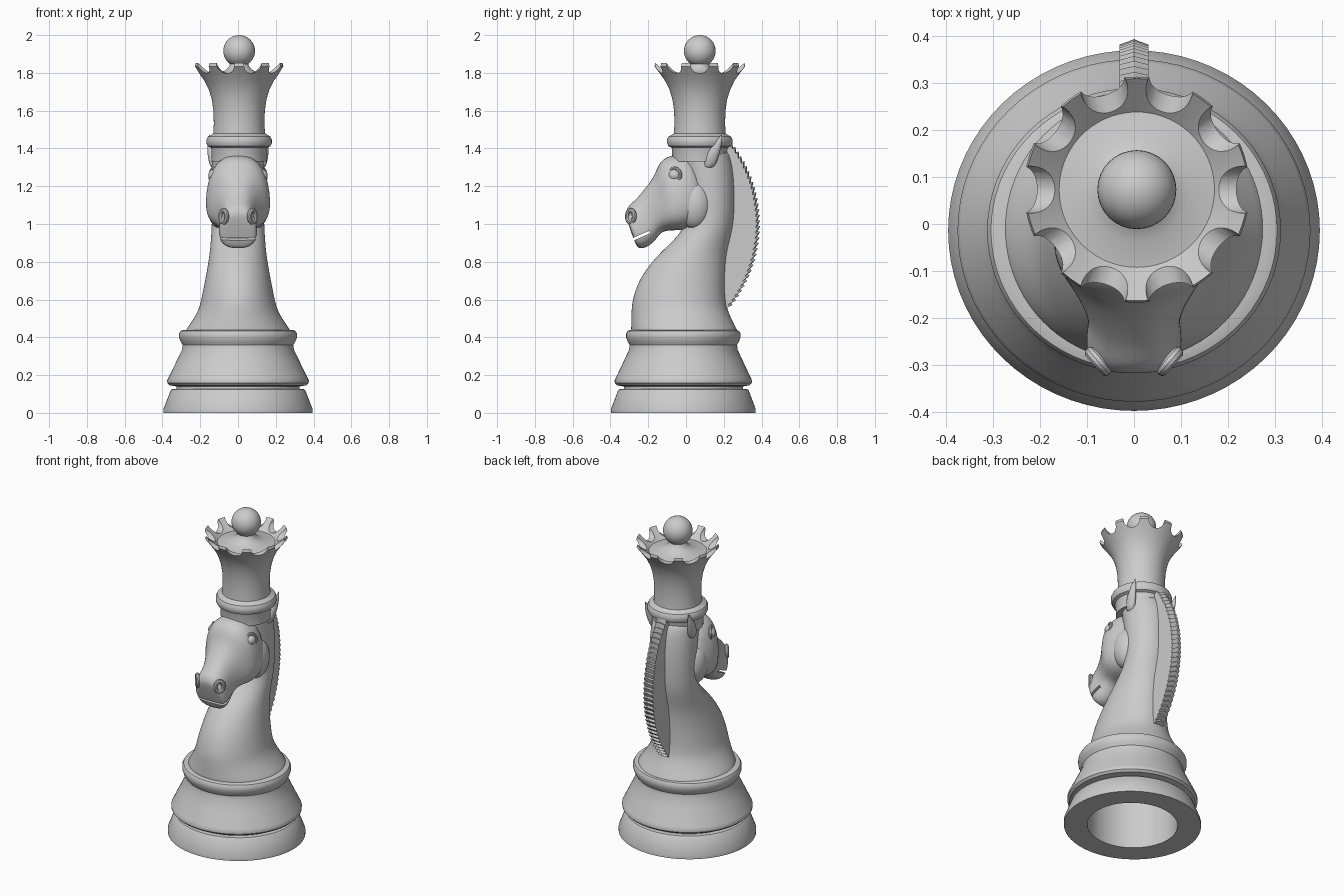
import bpy, bmesh
from math import sin, cos, pi, radians
from mathutils import Matrix, Vector

if "Cube" in bpy.data.objects:
    bpy.data.objects.remove(bpy.data.objects["Cube"])


def loft(name, rings, cap=True, closed=False):
    """Skin a sequence of equal-length vertex rings."""
    bm = bmesh.new()
    vs = [[bm.verts.new(p) for p in r] for r in rings]
    n = len(vs[0])
    pairs = list(zip(vs, vs[1:])) + ([(vs[-1], vs[0])] if closed else [])
    for a, b in pairs:
        for i in range(n):
            j = (i + 1) % n
            bm.faces.new((a[i], a[j], b[j], b[i]))
    if cap and not closed:
        bm.faces.new(vs[0])
        bm.faces.new(vs[-1])
    bmesh.ops.remove_doubles(bm, verts=bm.verts, dist=1e-5)
    bmesh.ops.recalc_face_normals(bm, faces=bm.faces)
    return from_bm(name, bm)


def from_bm(name, bm):
    me = bpy.data.meshes.new(name)
    bm.to_mesh(me)
    bm.free()
    ob = bpy.data.objects.new(name, me)
    bpy.context.collection.objects.link(ob)
    return ob


def ellipse(cx, cy, rx, ry, z, n):
    return [(cx + rx * cos(2 * pi * i / n), cy + ry * sin(2 * pi * i / n), z) for i in range(n)]


def lathe(name, profile, cx=0, cy=0, sy=1, n=72, closed=False):
    return loft(name, [ellipse(cx, cy, r, r * sy, z, n) for r, z in profile], False, closed)


def cut(ob, cutter):
    m = ob.modifiers.new("cut", 'BOOLEAN')
    m.object, m.operation, m.solver = cutter, 'DIFFERENCE', 'EXACT'
    cutter.hide_render = True


def finish(ob, angle=35, subsurf=0, cutter=None):
    if subsurf:
        ob.modifiers.new("smooth", 'SUBSURF').levels = subsurf
    if cutter:
        cut(ob, cutter)
    bpy.ops.object.select_all(action='DESELECT')
    ob.select_set(True)
    bpy.context.view_layer.objects.active = ob
    if ob.modifiers:
        bpy.ops.object.convert(target='MESH')
    bpy.ops.object.shade_smooth_by_angle(angle=radians(angle))
    if cutter:
        bpy.data.objects.remove(cutter)
    return ob


def ball(name, loc, scale, rot=None):
    bm = bmesh.new()
    bmesh.ops.create_uvsphere(bm, u_segments=32, v_segments=20, radius=1)
    m = Matrix.Translation(loc) @ (rot or Matrix()) @ Matrix.Diagonal((*scale, 1))
    bmesh.ops.transform(bm, matrix=m, verts=bm.verts)
    return finish(from_bm(name, bm))


def ring(name, loc, facing, ra, rb, tube):
    """Oval torus whose axis points along facing."""
    rot = Vector(facing).to_track_quat('Z', 'Y')
    rings = []
    for i in range(28):
        a = 2 * pi * i / 28
        row = []
        for j in range(10):
            b = 2 * pi * j / 10
            p = Vector(((ra + tube * cos(b)) * cos(a), (rb + tube * cos(b)) * sin(a), tube * sin(b)))
            row.append(rot @ p + Vector(loc))
        rings.append(row)
    return finish(loft(name, rings, closed=True))


# Hollow turned base
finish(lathe("base", [
    (.26, 0), (.395, 0), (.395, .02), (.357, .118), (.35, .125), (.325, .127), (.325, .14),
    (.362, .146), (.374, .158), (.375, .172), (.368, .186), (.325, .275), (.296, .335), (.293, .36),
    (.305, .38), (.312, .40), (.312, .42), (.304, .434), (.285, .44), (0, .44), (0, .40), (.26, .40)],
    cy=-.014, sy=.97, closed=True))

# Neck: z, front y, back y, half width
neck = [(.42, -.295, .285, .29), (.44, -.295, .275, .28), (.5, -.293, .243, .237), (.55, -.292, .222, .21),
        (.6, -.287, .213, .197), (.7, -.255, .21, .177), (.8, -.185, .215, .158), (.87, -.115, .225, .149),
        (.95, -.03, .245, .143), (1.02, 0, .258, .14), (1.15, .0, .262, .14), (1.28, -.02, .255, .14),
        (1.36, -.04, .238, .138), (1.41, -.03, .21, .125)]
finish(loft("neck", [ellipse(0, (f + b) / 2, w, (b - f) / 2, z, 20) for z, f, b, w in neck]), subsurf=2)

# Head: top y, z, bottom y, z, half width, upper narrowing
head = [(.06, 1.36, .13, 1.06, .12, .0), (-.05, 1.37, .09, 1.01, .158, .08), (-.115, 1.355, .03, .975, .172, .12),
        (-.15, 1.31, -.03, .965, .165, .2), (-.17, 1.25, -.08, .965, .14, .25), (-.22, 1.185, -.13, .96, .108, .2),
        (-.265, 1.13, -.155, .92, .095, .1), (-.305, 1.10, -.195, .88, .102, .12), (-.322, 1.06, -.24, .866, .1, .1),
        (-.312, 1.02, -.265, .88, .08, .05)]


def sgnpow(v, e):
    return abs(v) ** e * (1 if v >= 0 else -1)


rings = []
for ty, tz, by, bz, w, k in head:
    row = []
    for i in range(20):
        a = 2 * pi * i / 20
        c, s = sgnpow(cos(a), .8), sgnpow(sin(a), .8)
        f = (1 + c) / 2
        row.append((w * s * (1 - k * c), by + (ty - by) * f, bz + (tz - bz) * f))
    rings.append(row)
bm = bmesh.new()
bmesh.ops.create_cube(bm, size=1, matrix=Matrix.Translation((0, -.25, .932)) @
                      Matrix.Rotation(radians(24), 4, 'X') @ Matrix.Diagonal((.4, .13, .014, 1)))
finish(loft("head", rings), subsurf=2, cutter=from_bm("mouth_cutter", bm))

# Paired features of the head
for s, side in ((-1, "left"), (1, "right")):
    ball(side + "_cheek", (s * .09, .045, 1.10), (.075, .09, .125))
    ball(side + "_eye", (s * .125, -.06, 1.258), (.032, .034, .032))
    ring(side + "_eyelid", (s * .13, -.063, 1.258), (s, -.5, .1), .037, .036, .010)
    ring(side + "_nostril", (s * .076, -.292, 1.04), (s * .8, -.7, 0), .024, .032, .013)
    # Ear: tapering leaf leaning back
    ear = [(.125, .12, 1.29, .02, .03), (.138, .135, 1.35, .024, .038), (.146, .16, 1.41, .018, .028),
           (.15, .183, 1.455, .006, .010), (.15, .19, 1.475, .001, .001)]
    finish(loft(side + "_ear", [ellipse(s * x, y, rx, ry, z, 12) for x, y, z, rx, ry in ear]), subsurf=1)

# Ribbed mane: saw-toothed crest on a circular arc
teeth, rows = 34, []
for i in range(teeth):
    for f, r in ((0, .703), (.85, .690)):
        a = radians(42 - 82.5 * (i + f) / (teeth - .15))
        ridge = a + .015
        y, z = -.31 + (r - .012) * cos(a), 1.0 + r * sin(a)
        rows.append([(-.031, .18, z), (-.031, y, z),
                     (0, -.31 + r * cos(ridge), 1.0 + r * sin(ridge)), (.031, y, z), (.031, .18, z)])
finish(loft("mane", rows), angle=15)

# Crown with collar and dished top
CX, CY = .006, .073
crown = lathe("crown", [
    (0, 1.33), (.145, 1.33), (.147, 1.395), (.150, 1.405), (.166, 1.412), (.173, 1.428), (.173, 1.448),
    (.165, 1.464), (.148, 1.472), (.137, 1.48), (.134, 1.53), (.136, 1.60), (.145, 1.66), (.160, 1.71),
    (.183, 1.757), (.212, 1.798), (.24, 1.835), (.236, 1.852), (.165, 1.79), (.11, 1.798), (.07, 1.815),
    (.052, 1.835), (.045, 1.86), (0, 1.86)], CX, CY, n=80)

# Ten radial scallops in the rim
bm = bmesh.new()
for i in range(10):
    m = (Matrix.Translation((CX, CY, 1.848)) @ Matrix.Rotation(2 * pi * i / 10, 4, 'Z') @
         Matrix.Translation((.235, 0, 0)) @ Matrix.Rotation(pi / 2, 4, 'Y'))
    bmesh.ops.create_cone(bm, cap_ends=True, segments=32, radius1=.05, radius2=.05, depth=.14, matrix=m)
finish(crown, cutter=from_bm("scallop_cutter", bm))
ball("finial_ball", (CX, CY, 1.916), (.084, .084, .084))
